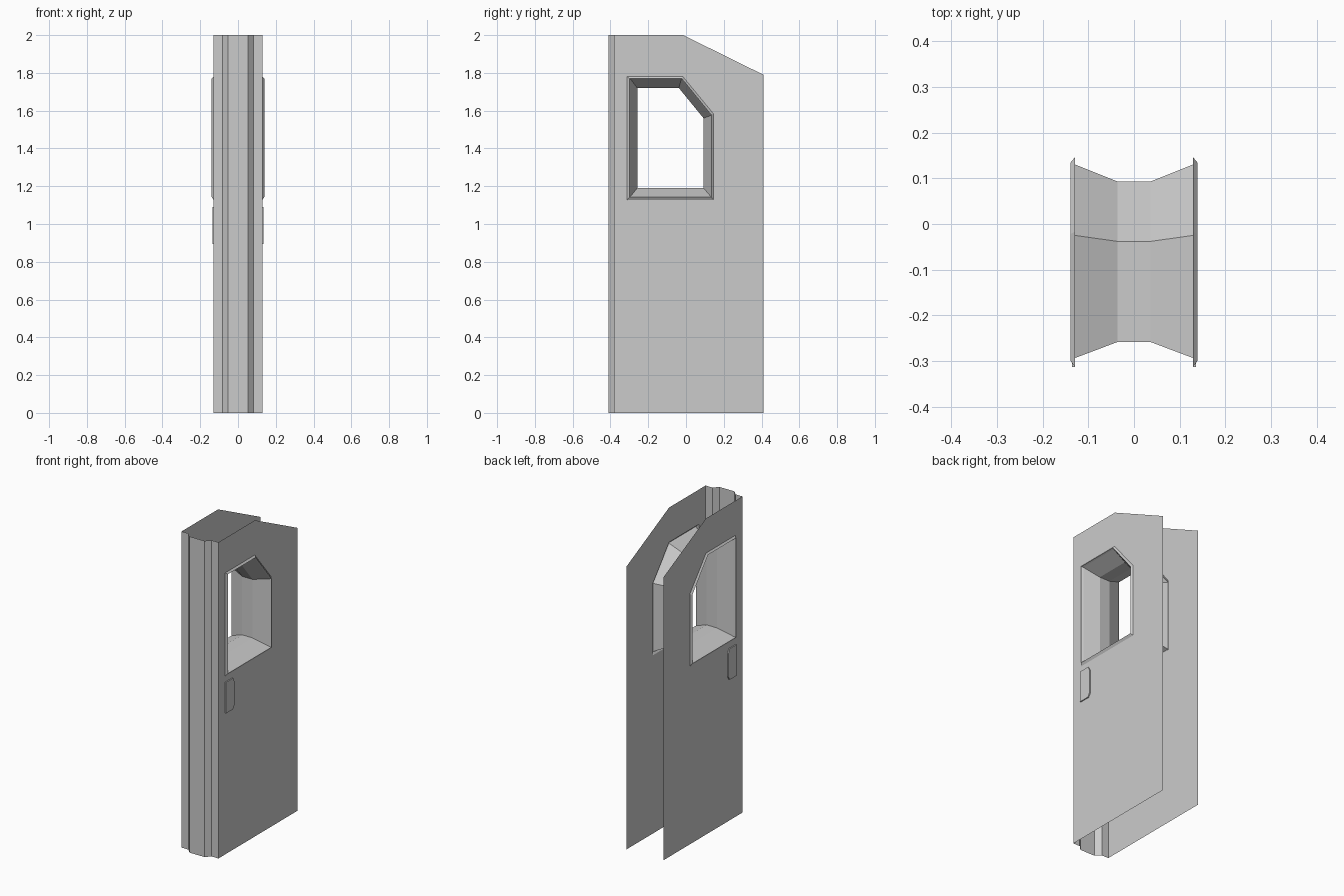
import bpy

if "Cube" in bpy.data.objects:
    bpy.data.objects.remove(bpy.data.objects["Cube"])

SIDE = 0.129  # half thickness at the outer skins


def make_object(name, verts, faces):
    mesh = bpy.data.meshes.new(name)
    mesh.from_pydata(verts, [], faces)
    mesh.update()
    obj = bpy.data.objects.new(name, mesh)
    bpy.context.collection.objects.link(obj)
    return obj


def loft_both_sides(name, rings, cap=False):
    """Join (x, [(y, z)...]) rings, counter-clockwise from +x, and mirror to -x."""
    n = len(rings[0][1])
    verts, faces = [], []
    for side in (1, -1):
        base = len(verts)
        verts += [(side * x, y, z) for x, ring in rings for y, z in ring]
        part = []
        for k in range(len(rings) - 1):
            a, b = base + k * n, base + (k + 1) * n
            part += [(a + i, a + (i + 1) % n, b + (i + 1) % n, b + i) for i in range(n)]
        if cap:
            last = base + (len(rings) - 1) * n
            part.append(tuple(range(last, last + n)))
        faces += part if side == 1 else [f[::-1] for f in part]
    return make_object(name, verts, faces)


# Door outline and the window outlines, corner for corner
door = [(-0.38, 0), (0.41, 0), (0.41, 1.79), (-0.015, 2), (-0.38, 2)]
rim_outer = [(-0.312, 1.127), (0.146, 1.127), (0.146, 1.583), (-0.017, 1.781), (-0.312, 1.781)]
rim_peak = [(-0.299, 1.142), (0.134, 1.142), (0.134, 1.578), (-0.022, 1.770), (-0.299, 1.770)]
opening = [(-0.293, 1.147), (0.130, 1.147), (0.130, 1.574), (-0.025, 1.766), (-0.293, 1.766)]
throat = [(-0.258, 1.19), (0.093, 1.19), (0.093, 1.56), (-0.038, 1.72), (-0.258, 1.72)]

# Two outer skins with window holes
loft_both_sides("door_skin", [(SIDE, door), (SIDE, rim_outer)])

# Raised window surround
loft_both_sides("window_rim", [(SIDE, rim_outer), (0.139, rim_peak), (SIDE, opening)])

# Tunnel through the door, narrowing to a straight throat
loft_both_sides("window_tunnel", [(SIDE, opening), (0.036, throat), (0, throat)])

# Handle plates with clipped rear corners
plate = [(-0.313, 0.894), (-0.244, 0.894), (-0.229, 0.918),
         (-0.229, 1.065), (-0.244, 1.09), (-0.313, 1.09)]
loft_both_sides("handle_plate", [(SIDE, plate), (0.136, plate)], cap=True)

# Front edge with its protruding tongue
half = [(0.052, -0.41), (0.082, -0.38), (SIDE, -0.38)]
profile = [(-x, y) for x, y in reversed(half)] + half
n = len(profile)
make_object("front_edge",
            [(x, y, z) for z in (0, 2) for x, y in profile],
            [(i, i + 1, n + i + 1, n + i) for i in range(n - 1)])
